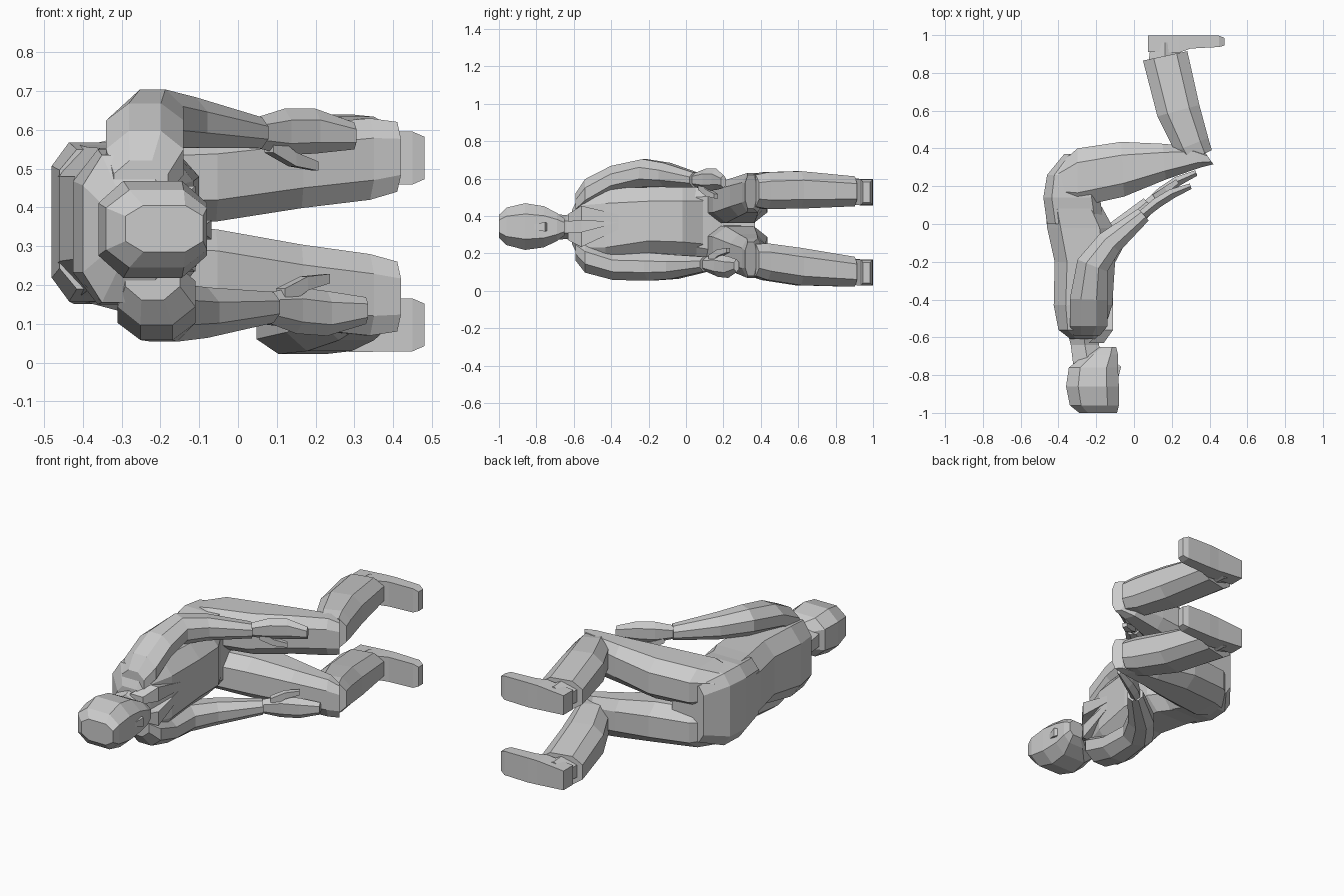
import bpy, bmesh
from math import sin, cos, pi, radians, copysign


def mid(y):
    """Height of the body's left/right mid-plane along its length."""
    pts = [(-1, .345), (-.6, .34), (-.25, .38), (.1, .365), (1, .31)]
    for (a, p), (b, q) in zip(pts, pts[1:]):
        if y <= b:
            return p + (q - p) * (y - a) / (b - a)
    return pts[-1][1]


def loft(name, rings, side=1, shift=False, n=8, sq=1):
    """Rings: x, y, offset from mid-plane, half depth, half width, travel angle.
    sq below 1 makes the section boxier."""
    bm = bmesh.new()
    loops = []
    for x, y, off, hd, hw, ang in rings:
        z = mid(y) + side * off
        if shift:
            x, y = x + .03, y + max(0, .1 * (y + .5))
        a = radians(ang)
        loop = []
        for i in range(n):
            t = 2 * pi * (i + .5) / n
            c, s = cos(t) / cos(pi / n), sin(t) / cos(pi / n)
            u = hd * copysign(abs(c) ** sq, c)
            w = hw * copysign(abs(s) ** sq, s)
            loop.append(bm.verts.new((x - sin(a) * u, y + cos(a) * u, z + w)))
        loops.append(loop)
    for p, q in zip(loops, loops[1:]):
        for i in range(n):
            j = (i + 1) % n
            bm.faces.new((p[i], p[j], q[j], q[i]))
    bm.faces.new(loops[0])
    bm.faces.new(loops[-1])
    bmesh.ops.recalc_face_normals(bm, faces=bm.faces)
    me = bpy.data.meshes.new(name)
    bm.to_mesh(me)
    bm.free()
    ob = bpy.data.objects.new(name, me)
    bpy.context.collection.objects.link(ob)
    return ob


# Head, nose and neck
loft("head", [(-.19, -1, 0, .10, .06, 90), (-.21, -.96, 0, .13, .10, 90),
              (-.22, -.86, 0, .14, .125, 90), (-.215, -.76, 0, .13, .11, 90),
              (-.17, -.69, 0, .085, .075, 90), (-.14, -.65, 0, .045, .045, 90)], sq=.7)
loft("nose", [(-.10, -.82, 0, .015, .012, 90), (-.09, -.755, 0, .022, .025, 90),
              (-.10, -.74, 0, .01, .02, 90)], n=4)
loft("neck", [(-.24, -.76, 0, .08, .065, 90), (-.26, -.64, 0, .075, .055, 90),
              (-.27, -.54, 0, .09, .08, 90)], n=6)

# Jacket and hips
loft("jacket", [(-.26, -.61, 0, .075, .09, 90), (-.28, -.56, 0, .12, .19, 90),
                (-.27, -.43, -.01, .155, .20, 90), (-.26, -.2, -.005, .16, .18, 90),
                (-.285, -.02, 0, .175, .185, 90), (-.32, .09, 0, .15, .195, 90)], sq=.6)
loft("hips", [(-.31, 0, 0, .15, .18, 90), (-.33, .14, 0, .15, .205, 90),
              (-.33, .26, 0, .13, .205, 90), (-.27, .37, 0, .10, .16, 90)], sq=.4)

for side, label in ((1, "upper"), (-1, "lower")):
    low = side < 0
    # Collar lapel
    loft(label + "_lapel", [(-.2, -.63, .05, .04, .02, 90), (-.14, -.56, .07, .03, .04, 90),
                            (-.13, -.36, .02, .02, .02, 90)], side, n=4)
    # Sleeve, hand and thumb
    loft(label + "_sleeve", [(-.25, -.59, .12, .07, .06, 90), (-.24, -.54, .17, .10, .08, 90),
                             (-.24, -.40, .23, .10, .075, 88), (-.22, -.22, .25, .085, .075, 68),
                             (-.13, -.10, .245, .07, .065, 48), (.05, .05, .225, .042, .04, 42)],
         side, low)
    loft(label + "_hand", [(.04, .045, .225, .025, .032, 42), (.12, .11, .23, .028, .052, 38),
                           (.20, .16, .235, .026, .05, 28), (.30, .2, .225, .015, .03, 20)],
         side, low, 6)
    loft(label + "_thumb", [(.08, .08, .20, .02, .025, 35), (.14, .12, .16, .018, .018, 35),
                            (.20, .16, .145, .012, .012, 35)], side, low, 4)
    # Thigh, shin and shoe
    loft(label + "_thigh", [(-.40, .22, .11, .09, .09, 0), (-.30, .245, .115, .155, .11, 0),
                            (-.06, .29, .125, .145, .115, 3), (.16, .33, .155, .095, .108, 5),
                            (.33, .355, .175, .06, .105, 20), (.40, .345, .18, .035, .09, 35)],
         side, sq=.75)
    loft(label + "_shin", [(.335, .355, .185, .085, .085, 115), (.305, .42, .19, .095, .098, 112),
                           (.235, .60, .205, .115, .10, 105), (.165, .89, .215, .12, .08, 102)],
         side, sq=.75)
    loft(label + "_ankle", [(.165, .85, .215, .09, .06, 95), (.165, .96, .215, .075, .06, 90)],
         side, n=6)
    loft(label + "_shoe", [(.075, .955, .215, .044, .055, 0), (.24, .952, .215, .045, .068, 0),
                           (.30, .964, .215, .035, .07, 0), (.45, .967, .215, .03, .068, 0),
                           (.48, .965, .215, .02, .055, 0)], side, n=4)
